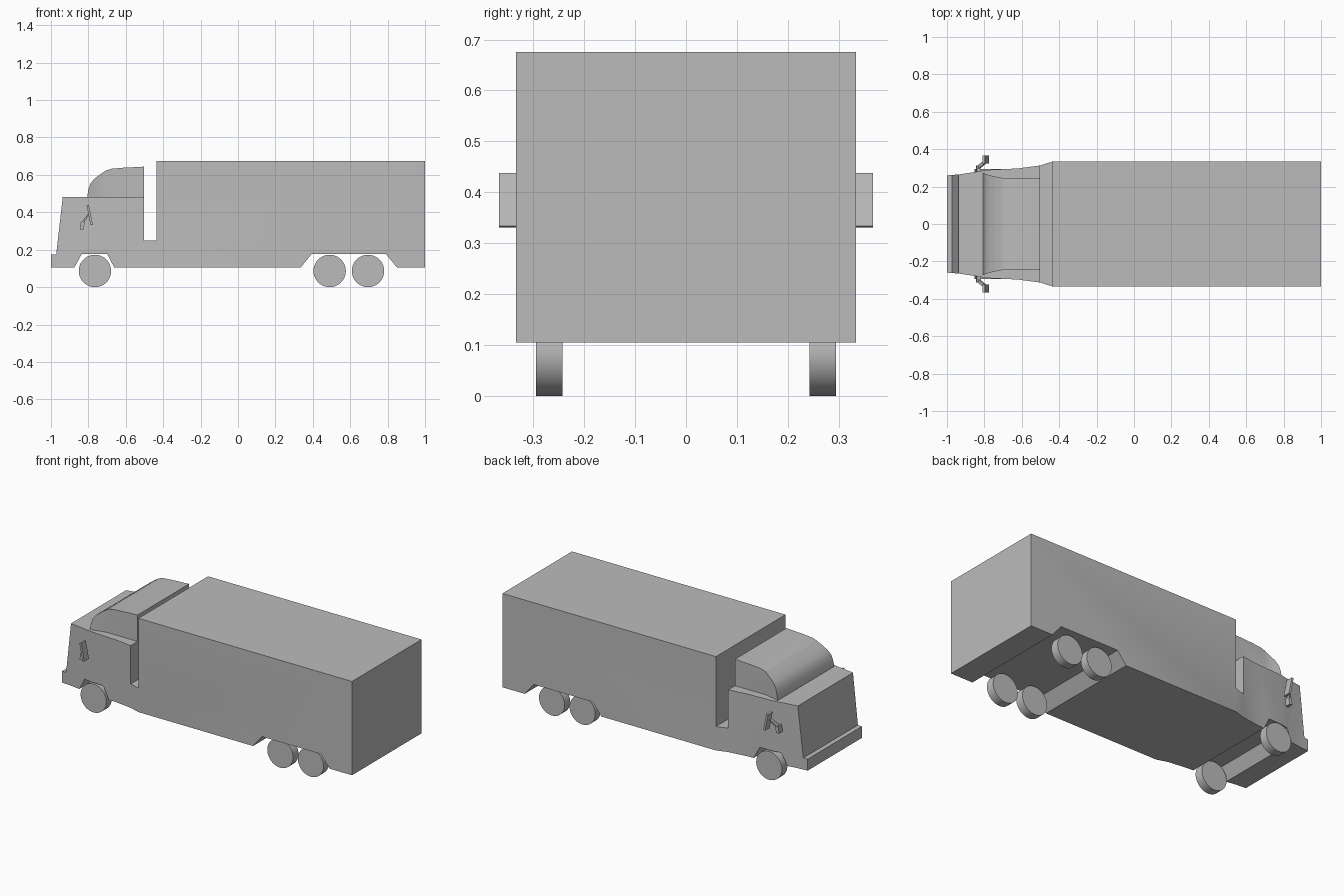
import bpy, bmesh, math
from mathutils import Vector

cube = bpy.data.objects.get("Cube")
if cube:
    bpy.data.objects.remove(cube, do_unlink=True)

grey = bpy.data.materials.new("plain_grey")
grey.use_nodes = True
grey.diffuse_color = (0.5, 0.5, 0.5, 1)
grey.node_tree.nodes["Principled BSDF"].inputs["Base Color"].default_value = (0.5, 0.5, 0.5, 1)


def finish(name, bm, smooth=None):
    bmesh.ops.recalc_face_normals(bm, faces=bm.faces)
    mesh = bpy.data.meshes.new(name)
    bm.to_mesh(mesh)
    bm.free()
    mesh.materials.append(grey)
    ob = bpy.data.objects.new(name, mesh)
    bpy.context.collection.objects.link(ob)
    if smooth:
        bpy.ops.object.select_all(action="DESELECT")
        ob.select_set(True)
        bpy.context.view_layer.objects.active = ob
        bpy.ops.object.shade_smooth_by_angle(angle=math.radians(smooth))
    return ob


def width_at(x, stations):
    """Half width at x, interpolated between stations."""
    for (x0, w0), (x1, w1) in zip(stations, stations[1:]):
        if x <= x1:
            return w0 + (w1 - w0) * max(0, x - x0) / (x1 - x0)
    return stations[-1][1]


def loft_profile(name, profile, stations, smooth):
    """Extrude a side profile across y, then shape its width along x."""
    bm = bmesh.new()
    face = bm.faces.new([bm.verts.new((x, -1, z)) for x, z in profile])
    new = bmesh.ops.extrude_face_region(bm, geom=[face])["geom"]
    for v in new:
        if isinstance(v, bmesh.types.BMVert):
            v.co.y = 1
    for x, _ in stations[1:-1]:
        bmesh.ops.bisect_plane(bm, geom=bm.verts[:] + bm.edges[:] + bm.faces[:],
                               dist=1e-5, plane_co=(x, 0, 0), plane_no=(1, 0, 0))
    for v in bm.verts:
        v.co.y *= width_at(v.co.x, stations)
    return finish(name, bm, smooth)


def slab(name, start, end, across, thick):
    """Flat bar from start to end; across is its width along y."""
    a, b = Vector(start), Vector(end)
    side = Vector((0, across / 2, 0))
    normal = (b - a).cross(side).normalized() * thick / 2
    bm = bmesh.new()
    rings = [[bm.verts.new(p + side * s + normal * n)
              for s, n in ((-1, -1), (1, -1), (1, 1), (-1, 1))] for p in (a, b)]
    for ring in rings:
        bm.faces.new(ring)
    for i in range(4):
        j = (i + 1) % 4
        bm.faces.new((rings[0][i], rings[0][j], rings[1][j], rings[1][i]))
    return finish(name, bm)


# Body: bumper, cab, wheel arches, gap and cargo box in one outline
body = [(-1, .105), (-.875, .105), (-.835, .178), (-.7, .178), (-.662, .105),
        (.335, .105), (.395, .178), (.79, .178), (.85, .105), (1, .105),
        (1, .675), (-.435, .675), (-.435, .25), (-.502, .25), (-.502, .483),
        (-.937, .483), (-.972, .175), (-1, .175)]
body_width = [(-1, .26), (-.937, .265), (-.83, .281), (-.79, .289),
              (-.62, .297), (-.502, .313), (-.435, .334), (1, .334)]
loft_profile("truck_body", body, body_width, 20)

# Raised cab roof with a rounded front
roof = [(-.502, .483), (-.502, .644), (-.62, .638), (-.675, .633), (-.705, .624),
        (-.738, .602), (-.77, .578), (-.79, .552), (-.8, .52), (-.806, .483)]
loft_profile("cab_roof", roof, [(-.806, .272), (-.77, .26), (-.71, .247), (-.502, .247)], 35)

# Wheels
RADIUS, THICK = .0865, .052
for label, x in (("front", -.765), ("middle", .49), ("rear", .695)):
    for side, s in (("left", 1), ("right", -1)):
        bm = bmesh.new()
        bmesh.ops.create_cone(bm, cap_ends=True, segments=40, radius1=RADIUS,
                              radius2=RADIUS, depth=THICK)
        for v in bm.verts:
            px, py, pz = v.co
            v.co = (x + px, s * .269 + pz, RADIUS + py)
        finish(f"{label}_wheel_{side}", bm, 35)

# Side mirrors and their brackets
for side, s in (("left", 1), ("right", -1)):
    slab(f"mirror_{side}", (-.803, s * .345, .437), (-.782, s * .345, .332), .044, .012)
    slab(f"mirror_arm_{side}", (-.798, s * .33, .39), (-.83, s * .305, .345), .02, .01)
    slab(f"mirror_foot_{side}", (-.83, s * .296, .35), (-.835, s * .296, .308), .036, .02)
